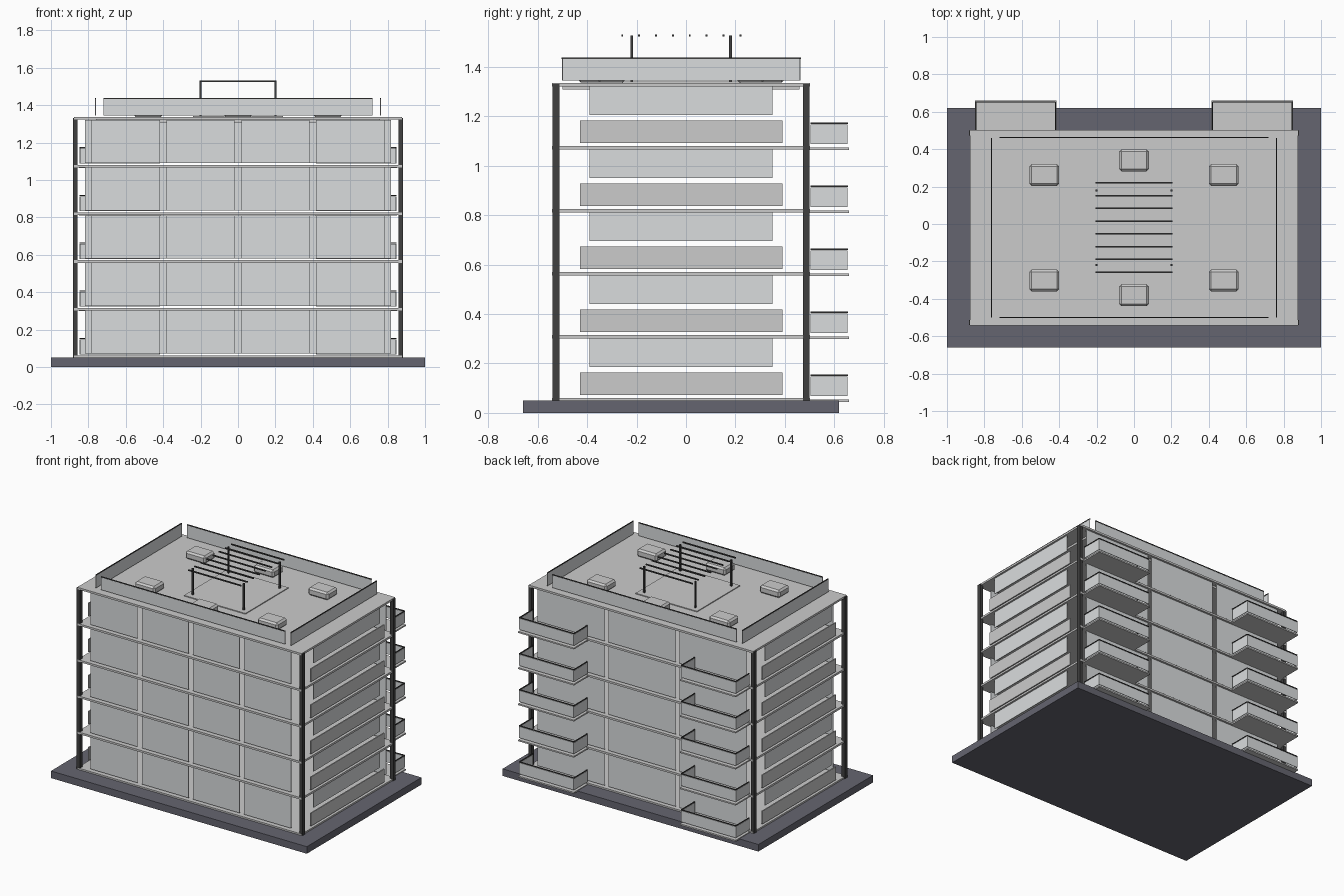
import bpy
import math

if "Cube" in bpy.data.objects:
    bpy.data.objects.remove(bpy.data.objects["Cube"])


def material(name, color):
    m = bpy.data.materials.new(name)
    m.diffuse_color = (*color, 1)
    m.use_nodes = True
    m.node_tree.nodes["Principled BSDF"].inputs["Base Color"].default_value = m.diffuse_color
    return m


DARK = material("dark_metal", (0.05, 0.05, 0.05))
BASE = material("base_grey", (0.13, 0.13, 0.16))
GLASS = material("pale_glass", (0.70, 0.72, 0.73))


def box(name, x, y, z, mat=None, bevel=0):
    """Box from (min, max) ranges on each axis."""
    bpy.ops.mesh.primitive_cube_add(
        size=1, location=[(a + b) / 2 for a, b in (x, y, z)])
    o = bpy.context.object
    o.name = name
    o.scale = [b - a for a, b in (x, y, z)]
    bpy.ops.object.transform_apply(location=False, rotation=False, scale=True)
    if mat:
        o.data.materials.append(mat)
    if bevel:
        b = o.modifiers.new("chamfer", "BEVEL")
        b.width, b.segments = bevel, 1
    return o


def around(c, t):
    """Range of thickness t about c."""
    return (c - t / 2, c + t / 2)


def flip(r, s):
    """Mirror a range across zero when s is -1."""
    return tuple(sorted(s * v for v in r))


T = 0.004       # glass thickness
STEP = 0.255    # storey height

# Ground base
box("base", (-1, 1), (-0.66, 0.62), (0, 0.05), BASE)

# Corner columns
for s in (-1, 1):
    for y in ((-0.54, -0.513), (0.473, 0.50)):
        box("corner_column", flip((0.858, 0.883), s), y, (0.05, 1.332), DARK)

# Floor slabs and roof
for i in range(6):
    top = 0.061 + STEP * i
    box("roof_slab" if i == 5 else "floor_slab", (-0.877, 0.877),
        (-0.542, 0.502), (max(top - 0.014, 0.045), top))
box("ceiling_slab", (-0.76, 0.76), (-0.50, 0.46), (1.308, 1.323))

for i in range(5):
    z = 0.061 + STEP * i
    # Front glazing: four bays
    for c in (-0.6, -0.2, 0.2, 0.6):
        box("front_window", around(c, 0.365), around(-0.525, T),
            (z + 0.01, z + 0.24), GLASS)
    # Back glazing: three bays
    for c in (-0.555, 0, 0.555):
        box("back_window", around(c, 0.525), around(0.487, T),
            (z + 0.01, z + 0.24), GLASS)
    for s in (-1, 1):
        # Side strip window and spandrel
        box("side_window", flip((0.860, 0.864), s), (-0.39, 0.35),
            (z + 0.125, z + 0.241), GLASS)
        box("side_spandrel", flip((0.864, 0.872), s), (-0.43, 0.39),
            (z + 0.011, z + 0.103))
        # Balcony slab, three glass sides and handrails
        box("balcony_slab", flip((0.415, 0.85), s), (0.495, 0.659),
            (z - 0.016, z - 0.006))
        for name, zr, t, m in (
                ("balcony_glass", (z + 0.007, z + 0.086), T, GLASS),
                ("balcony_handrail", (z + 0.088, z + 0.094), 0.006, DARK)):
            box(name, flip((0.42, 0.847), s), around(0.652, t), zr, m)
            for x in (0.42, 0.845):
                box(name, around(s * x, t), (0.503, 0.652), zr, m)

# Roof parapet, open at the corners
for name, zr, t, m in (("parapet_glass", (1.345, 1.432), T, GLASS),
                       ("parapet_rail", (1.433, 1.439), 0.006, DARK)):
    for y in (-0.50, 0.462):
        box(name, (-0.72, 0.72), around(y, t), zr, m)
    for x in (-0.762, 0.762):
        box(name, around(x, t), (-0.50, 0.46), zr, m)

# Roof terrace deck with pergola
box("terrace_deck", (-0.24, 0.24), (-0.26, 0.22), (1.334, 1.342))
for x in (-0.2, 0.2):
    for y in (-0.22, 0.18):
        box("pergola_post", around(x, 0.011), around(y, 0.011),
            (1.338, 1.528), DARK)
for k in range(8):
    box("pergola_slat", (-0.207, 0.207), around(-0.258 + k * 0.0683, 0.008),
        (1.524, 1.532), DARK)

# Six rooftop units
for x in (-0.48, 0, 0.48):
    for s in (-1, 1):
        y = -0.02 + s * (0.36 if x == 0 else 0.282)
        box("rooftop_unit", around(x, 0.158), around(y, 0.117),
            (1.337, 1.392), bevel=0.012)
